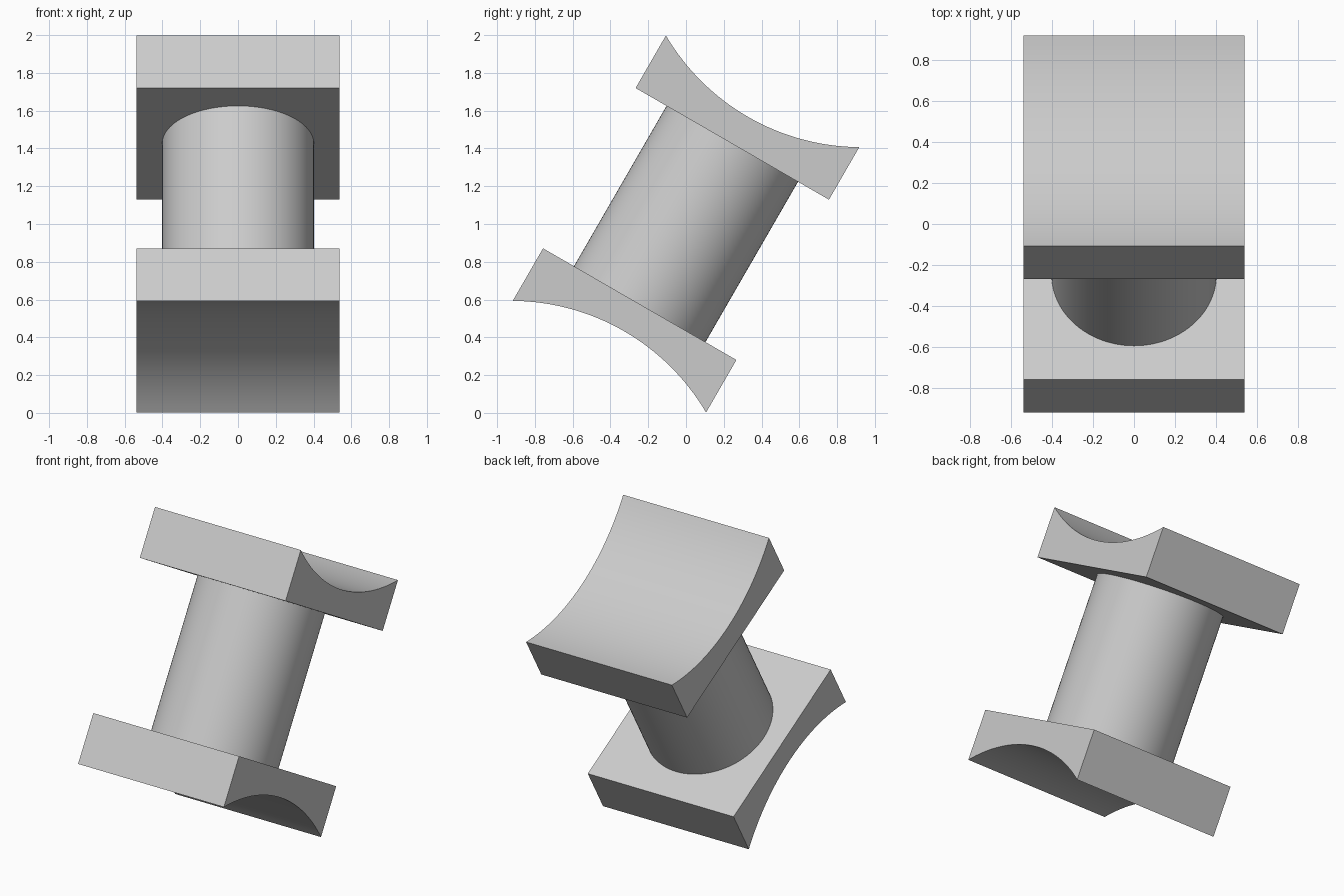
import bpy, bmesh, math
from mathutils import Matrix

cube = bpy.data.objects.get("Cube")
if cube:
    bpy.data.objects.remove(cube, do_unlink=True)

HALF_X, HALF_Y = 0.538, 0.591      # plate half sizes
INNER, OUTER = 0.49, 0.811         # plate faces along the tilted axis
SADDLE_R, POST_R = 1.2, 0.402
SEGMENTS = 32
TILT = Matrix.Translation((0, 0, 1)) @ Matrix.Rotation(math.radians(-30), 4, "X")

grey = bpy.data.materials.new("light grey")
grey.use_nodes = True
colour = (0.6, 0.6, 0.6, 1)
grey.diffuse_color = colour
grey.node_tree.nodes["Principled BSDF"].inputs["Base Color"].default_value = colour


def finish(name, bm):
    """Turn a bmesh into a tilted, smooth-shaded object with sharp edges."""
    bmesh.ops.recalc_face_normals(bm, faces=bm.faces)
    bm.transform(TILT)
    mesh = bpy.data.meshes.new(name)
    bm.to_mesh(mesh)
    bm.free()
    mesh.materials.append(grey)
    obj = bpy.data.objects.new(name, mesh)
    bpy.context.collection.objects.link(obj)
    bpy.ops.object.select_all(action="DESELECT")
    obj.select_set(True)
    bpy.context.view_layer.objects.active = obj
    bpy.ops.object.shade_smooth_by_angle(angle=math.radians(30))


def saddle_plate(name, side):
    """Plate with a flat inner face and a concave arc on its outer face."""
    sweep = math.asin(HALF_Y / SADDLE_R)
    centre = OUTER + SADDLE_R * math.cos(sweep)
    profile = [(HALF_Y, INNER), (-HALF_Y, INNER)]
    for i in range(SEGMENTS + 1):
        a = sweep * (2 * i / SEGMENTS - 1)
        profile.append((SADDLE_R * math.sin(a), centre - SADDLE_R * math.cos(a)))
    bm = bmesh.new()
    face = bm.faces.new([bm.verts.new((-HALF_X, y, side * z)) for y, z in profile])
    swept = bmesh.ops.extrude_face_region(bm, geom=[face], use_keep_orig=True)["geom"]
    moved = [v for v in swept if isinstance(v, bmesh.types.BMVert)]
    bmesh.ops.translate(bm, verts=moved, vec=(2 * HALF_X, 0, 0))
    finish(name, bm)


# Curved end plates
saddle_plate("top_saddle", 1)
saddle_plate("bottom_saddle", -1)

# Round post between the plates
bm = bmesh.new()
bmesh.ops.create_cone(bm, cap_ends=True, segments=96, radius1=POST_R,
                      radius2=POST_R, depth=2 * INNER)
finish("post", bm)
